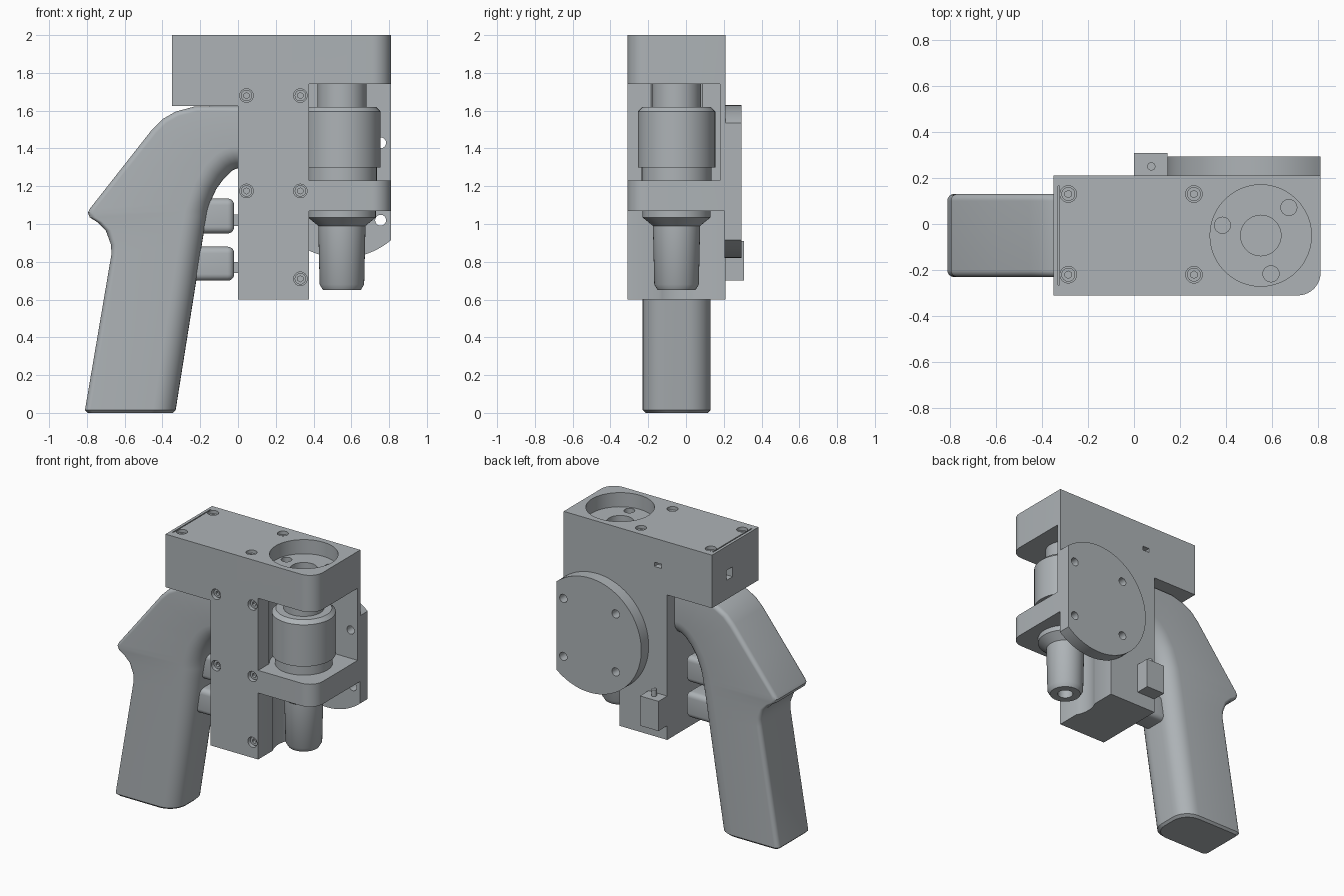
import bpy, bmesh, math
from mathutils import Vector, Matrix

if "Cube" in bpy.data.objects:
    bpy.data.objects.remove(bpy.data.objects["Cube"])

grey = bpy.data.materials.new("light_grey")
grey.diffuse_color = (0.42, 0.45, 0.47, 1)
grey.use_nodes = True
grey.node_tree.nodes["Principled BSDF"].inputs["Base Color"].default_value = grey.diffuse_color
CX, CY = 0.55, -0.05          # axis of the spindle


def make(name, bm):
    bmesh.ops.recalc_face_normals(bm, faces=bm.faces)
    me = bpy.data.meshes.new(name)
    bm.to_mesh(me)
    bm.free()
    ob = bpy.data.objects.new(name, me)
    bpy.context.collection.objects.link(ob)
    me.materials.append(grey)
    return ob


def box(name, x0, x1, y0, y1, z0, z1, bevel=0):
    bm = bmesh.new()
    bmesh.ops.create_cube(bm, size=1)
    for v in bm.verts:
        v.co = Vector((x0 if v.co.x < 0 else x1, y0 if v.co.y < 0 else y1, z0 if v.co.z < 0 else z1))
    if bevel:
        bmesh.ops.bevel(bm, geom=bm.edges[:], offset=bevel, segments=5, profile=0.5, affect='EDGES')
    return make(name, bm)


def cyl(name, a, b, r, n=24):
    a, b = Vector(a), Vector(b)
    d = b - a
    bm = bmesh.new()
    m = Matrix.Translation((a + b) / 2) @ d.to_track_quat('Z', 'Y').to_matrix().to_4x4()
    bmesh.ops.create_cone(bm, cap_ends=True, segments=n, radius1=r, radius2=r, depth=d.length, matrix=m)
    return make(name, bm)


def extrude_y(pts, y0, y1):
    bm = bmesh.new()
    f = bm.faces.new([bm.verts.new((x, y0, z)) for x, z in pts])
    new = bmesh.ops.extrude_face_region(bm, geom=[f])['geom']
    for v in new:
        if isinstance(v, bmesh.types.BMVert):
            v.co.y = y1
    bmesh.ops.recalc_face_normals(bm, faces=bm.faces)
    return bm


def lathe(name, prof, n=48):
    bm = bmesh.new()
    rings = [[bm.verts.new((CX + r * math.cos(2 * math.pi * i / n), CY + r * math.sin(2 * math.pi * i / n), z))
              for i in range(n)] for r, z in prof]
    for a, b in zip(rings, rings[1:]):
        for i in range(n):
            j = (i + 1) % n
            bm.faces.new((a[i], a[j], b[j], b[i]))
    bm.faces.new(rings[0])
    bm.faces.new(rings[-1])
    return make(name, bm)


def cut(ob, cutter):
    m = ob.modifiers.new("cut", 'BOOLEAN')
    m.operation, m.solver, m.object = 'DIFFERENCE', 'EXACT', cutter
    bpy.context.view_layer.objects.active = ob
    bpy.ops.object.modifier_apply(modifier=m.name)
    bpy.data.objects.remove(cutter)


# Housing: front silhouette with a rounded front right corner
bm = extrude_y([(-.35, 1.625), (0, 1.625), (0, .6), (.375, .6), (.375, 1.07),
                (.81, 1.07), (.81, 2), (-.35, 2)], -.31, .21)
corner = [e for e in bm.edges if all(v.co.x > .8 and v.co.y < -.3 for v in e.verts)]
bmesh.ops.bevel(bm, geom=corner, offset=.1, segments=10, profile=.5, affect='EDGES')
housing = make("housing", bm)

# Motor window and round pockets
cut(housing, box("c", .375, .95, -.5, .18, 1.23, 1.74))
cut(housing, cyl("c", (CX, CY, 1.23), (CX, CY, 1.74), .222, 48))
cut(housing, cyl("c", (CX, CY, .5), (CX, CY, 1.07), .2, 48))

# Counterbore with bearing hole and three screw holes on top
cut(housing, cyl("c", (CX, CY, 1.9), (CX, CY, 2.1), .22, 48))
cut(housing, cyl("c", (CX, CY, 1.8), (CX, CY, 1.95), .088, 32))
for a in (45, 165, 285):
    x, y = CX + .172 * math.cos(math.radians(a)), CY + .172 * math.sin(math.radians(a))
    cut(housing, cyl("c", (x, y, 1.86), (x, y, 1.95), .035))

# Cable slots and lid seam
cut(housing, box("c", -.4, -.3, -.02, .05, 1.76, 1.83))
cut(housing, box("c", .045, .1, .17, .3, 1.80, 1.83))
cut(housing, box("c", -.33, -.323, -.265, .165, 1.985, 2.1))


# Recessed socket screws
def screw(i, p, d):
    p, d = Vector(p), Vector(d)
    cut(housing, cyl("c", p - d * .05, p + d * .05, .036))
    s = cyl(f"screw_{i}", p - d * .055, p - d * .02, .03)
    cut(s, cyl("c", p - d * .04, p + d * .05, .016, 6))
    return s


screws = [((x, -.31, z), (0, -1, 0)) for x, z in
          ((.045, 1.68), (.33, 1.68), (.045, 1.175), (.33, 1.175), (.33, .71))]
screws += [((x, y, 2), (0, 0, 1)) for x in (-.285, .26) for y in (-.22, .13)]
for i, (p, d) in enumerate(screws):
    screw(i, p, d)

# Round mounting plate on the back, trimmed flat on the right
a0 = math.acos(.26 / .405)
pts = []
for i in range(65):
    a = a0 + (2 * math.pi - 2 * a0) * i / 64
    pts.append((CX + .405 * math.cos(a), 1.225 + .405 * math.sin(a)))
plate = make("mounting_plate", extrude_y(pts, .205, .293))
for x in (.345, .755):
    for z in (1.02, 1.43):
        cut(plate, cyl("c", (x, .1, z), (x, .4, z), .029))
        cut(housing, cyl("c", (x, .12, z), (x, .4, z), .029))

# Motor and nozzle on the spindle axis
lathe("motor", [(.13, 1.75), (.13, 1.62), (.18, 1.62), (.205, 1.595), (.205, 1.3),
                (.185, 1.3), (.185, 1.225)])
nozzle = lathe("nozzle", [(.18, 1.08), (.18, 1.035), (.125, .99), (.118, .68), (.1, .65)])
cut(nozzle, cyl("c", (CX, CY, .6), (CX, CY, .75), .05, 32))

# Grip: rounded sections lofted from back edge to front edge
sections = [(-.795, 0, -.345, 0), (-.81, .015, -.33, .015), (-.67, .84, -.205, .8), (-.672, .89, -.19, .9),
            (-.70, .965, -.178, .97), (-.745, 1.01, -.17, 1.01), (-.785, 1.035, -.165, 1.04),
            (-.795, 1.06, -.16, 1.07), (-.785, 1.08, -.145, 1.12), (-.62, 1.29, -.115, 1.185),
            (-.455, 1.5, -.075, 1.24), (-.40, 1.555, -.055, 1.26), (-.33, 1.595, -.035, 1.28),
            (-.23, 1.622, -.015, 1.29), (-.12, 1.624, 0, 1.295), (.03, 1.624, .03, 1.295)]
bm = bmesh.new()
rings = []
for k, (xl, zl, xr, zr) in enumerate(sections):
    length = math.hypot(xr - xl, zr - zl)
    inset = .015 if k == 0 else 0
    ring = []
    for side, end, rad, start in ((1, 1, .12, 0), (1, 0, .03, 90), (-1, 0, .03, 180), (-1, 1, .12, 270)):
        for i in range(9):
            a = math.radians(start + 90 * i / 8)
            u = (length - rad if end else rad) + rad * math.cos(a)
            y = side * (.18 - inset - rad) + rad * math.sin(a) - .05
            t = u / length
            ring.append(bm.verts.new((xl + (xr - xl) * t, y, zl + (zr - zl) * t)))
    rings.append(ring)
for a, b in zip(rings, rings[1:]):
    for i in range(len(a)):
        j = (i + 1) % len(a)
        bm.faces.new((a[i], a[j], b[j], b[i]))
bm.faces.new(rings[0])
bm.faces.new(rings[-1])
make("grip", bm)

# Two trigger buttons and their switch stems
for n, z0, z1 in (("upper", .95, 1.135), ("lower", .70, .88)):
    box(f"{n}_trigger", -.3, -.02, -.14, .04, z0, z1, .035)
    box(f"{n}_trigger_stem", -.03, .01, -.08, -.02, z0 + .04, z0 + .1)

# Small connector on the back with a pin
box("connector", 0, .145, .2, .308, .70, .91)
cyl("connector_pin", (.075, .25, .9), (.075, .25, .955), .018, 16)

# Smooth shading with sharp edges kept
for ob in bpy.data.objects:
    bpy.ops.object.select_all(action='DESELECT')
    ob.select_set(True)
    bpy.context.view_layer.objects.active = ob
    bpy.ops.object.shade_smooth_by_angle(angle=math.radians(30))
